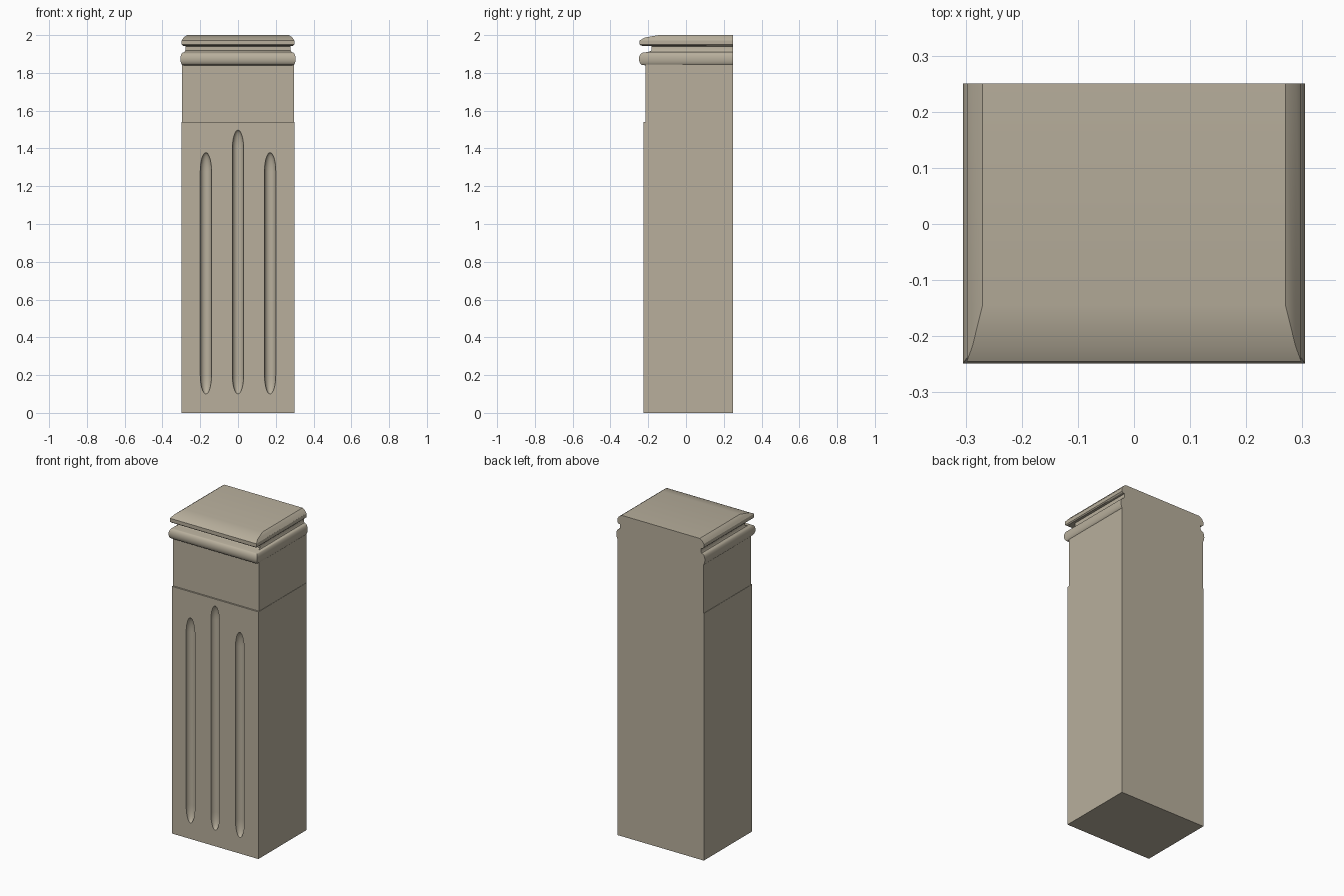
import bpy, bmesh, math

if "Cube" in bpy.data.objects:
    bpy.data.objects.remove(bpy.data.objects["Cube"], do_unlink=True)

STONE = (0.48, 0.43, 0.335, 1)
BACK = 0.25
stone = bpy.data.materials.new("warm stone")
stone.use_nodes = True
stone.diffuse_color = STONE
stone.node_tree.nodes["Principled BSDF"].inputs["Base Color"].default_value = STONE


def finish(name, bm):
    bmesh.ops.recalc_face_normals(bm, faces=bm.faces)
    mesh = bpy.data.meshes.new(name)
    bm.to_mesh(mesh)
    bm.free()
    mesh.materials.append(stone)
    obj = bpy.data.objects.new(name, mesh)
    bpy.context.collection.objects.link(obj)
    return obj


def activate(obj):
    bpy.ops.object.select_all(action="DESELECT")
    obj.select_set(True)
    bpy.context.view_layer.objects.active = obj


def loft(bm, rings):
    """Bridge a stack of equal-sized rings and close both ends."""
    loops = [[bm.verts.new(p) for p in ring] for ring in rings]
    for a, b in zip(loops, loops[1:]):
        for i in range(len(a)):
            j = (i + 1) % len(a)
            bm.faces.new((a[i], a[j], b[j], b[i]))
    bm.faces.new(loops[0][::-1])
    bm.faces.new(loops[-1])


def moulded_block(name, profile):
    """Profile of (half width, front, height) wrapped round three sides; flat back."""
    bm = bmesh.new()
    loft(bm, [[(-w, f, z), (w, f, z), (w, BACK, z), (-w, BACK, z)]
              for w, f, z in profile])
    return finish(name, bm)


# Shaft and recessed neck
shaft = moulded_block("shaft", [(0.298, -0.225, 0), (0.298, -0.225, 1.54)])
neck = moulded_block("neck", [(0.296, -0.215, 1.54), (0.296, -0.215, 1.845)])

# Rounded lower moulding, running into the recessed groove
roll = [(0.288, -0.215, 1.84)]
for i in range(11):
    a = math.radians(-80 + 16 * i)
    roll.append((0.291 + 0.014 * math.cos(a), -0.228 - 0.021 * math.cos(a),
                 1.874 + 0.033 * math.sin(a)))
roll += [(0.283, -0.2, 1.911), (0.279, -0.183, 1.918), (0.279, -0.183, 1.945)]
moulding = moulded_block("lower_moulding", roll)

# Top slab with sloped shoulders
slab = moulded_block("top_slab", [
    (0.279, -0.183, 1.941), (0.292, -0.238, 1.944), (0.298, -0.245, 1.95),
    (0.298, -0.245, 1.972), (0.288, -0.218, 1.987), (0.27, -0.145, 2)])

# Flute cutter: three round grooves with elongated ends
RADIUS, END, SIDES = 0.03, 0.1, 32
bm = bmesh.new()
for x, top in ((-0.17, 1.378), (0, 1.497), (0.17, 1.378)):
    angles = [math.radians(3 + 87 * k / 8) for k in range(9)]
    stations = [(math.sin(a), 0.1 + END * (1 - math.cos(a))) for a in angles]
    stations += [(math.sin(a), top - END * (1 - math.cos(a))) for a in reversed(angles)]
    loft(bm, [[(x + RADIUS * r * math.cos(math.tau * i / SIDES),
                -0.225 + RADIUS * r * math.sin(math.tau * i / SIDES), z)
               for i in range(SIDES)] for r, z in stations])
cutter = finish("flute_cutter", bm)
cutter.hide_render = True

cut = shaft.modifiers.new("flutes", "BOOLEAN")
cut.operation = "DIFFERENCE"
cut.solver = "EXACT"
cut.object = cutter
activate(shaft)
bpy.ops.object.modifier_apply(modifier=cut.name)
bpy.data.objects.remove(cutter, do_unlink=True)

# Soft shading on the curves, crisp edges elsewhere
for obj in (shaft, moulding, slab):
    activate(obj)
    bpy.ops.object.shade_smooth_by_angle(angle=math.radians(30))
